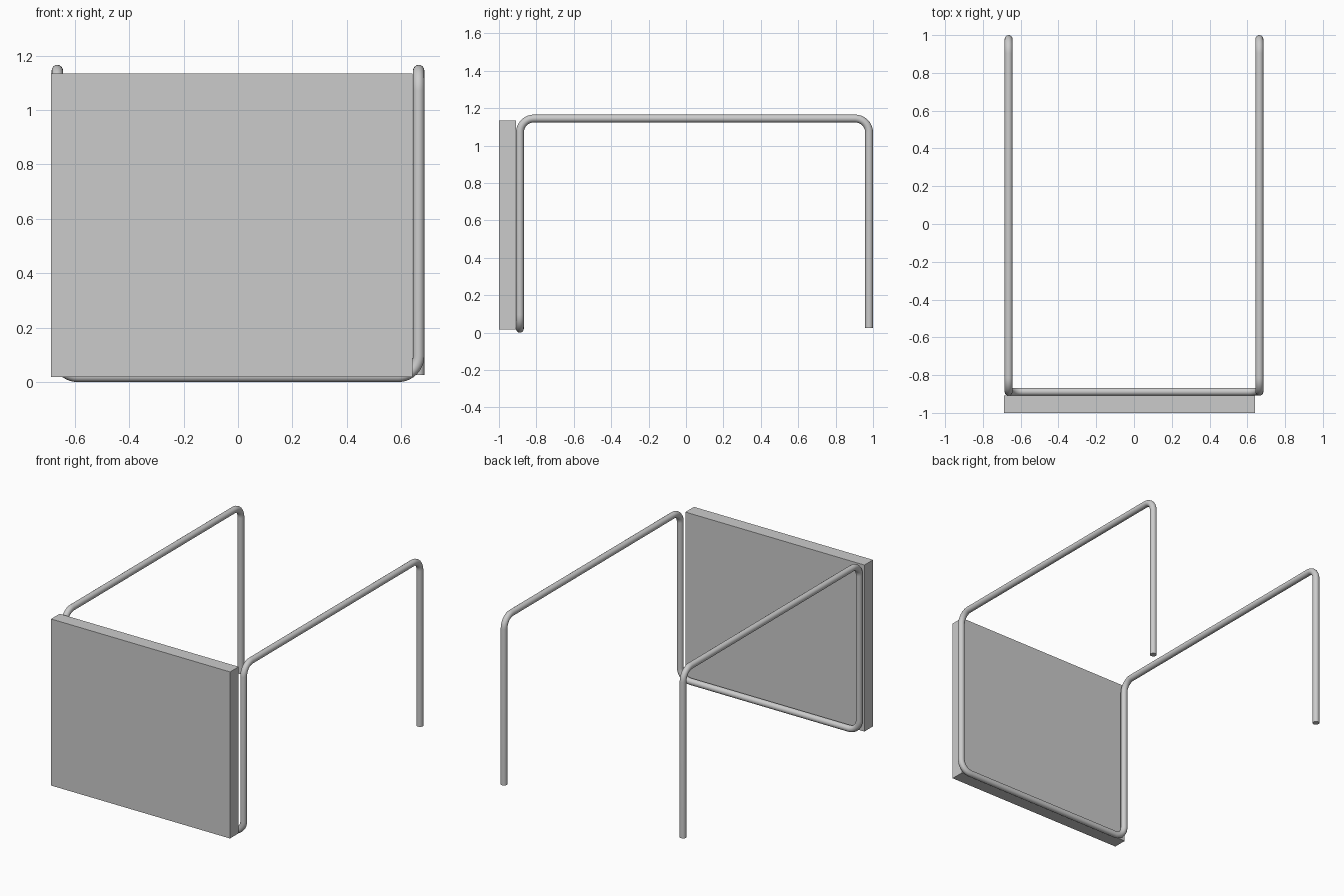
import bpy, bmesh, math
from mathutils import Vector

if "Cube" in bpy.data.objects:
    bpy.data.objects.remove(bpy.data.objects["Cube"])

R = 0.021      # tube radius
BEND = 0.075   # centre-line bend radius


def fillet(points, radius, steps=10):
    """Round each right-angle corner of a polyline with an arc."""
    pts = [Vector(p) for p in points]
    out = [pts[0]]
    for a, p, b in zip(pts, pts[1:], pts[2:]):
        u, v = (a - p).normalized(), (b - p).normalized()
        centre = p + (u + v) * radius
        for i in range(steps + 1):
            t = math.pi / 2 * i / steps
            out.append(centre - v * radius * math.cos(t) - u * radius * math.sin(t))
    return out + [pts[-1]]


# Bent tube frame: back leg, top rail, front leg, bottom bar, then mirrored side
X, Y0, Y1, TOP = 0.664, -0.888, 0.979, 1.145
half = [(X, Y1, 0.026), (X, Y1, TOP), (X, Y0, TOP), (X, Y0, R)]
path = fillet(half + [(-x, y, z) for x, y, z in reversed(half)], BEND)
curve = bpy.data.curves.new("tube_frame", "CURVE")
curve.dimensions = "3D"
curve.bevel_depth = R
curve.bevel_resolution = 6
curve.use_fill_caps = True
spline = curve.splines.new("POLY")
spline.points.add(len(path) - 1)
for sp, p in zip(spline.points, path):
    sp.co = (*p, 1)
frame = bpy.data.objects.new("tube_frame", curve)
bpy.context.collection.objects.link(frame)
bpy.context.view_layer.objects.active = frame
frame.select_set(True)
bpy.ops.object.convert(target="MESH")
bpy.ops.object.shade_smooth_by_angle(angle=math.radians(35))

# Front panel, set slightly to the left of the frame
lo, hi = Vector((-0.687, -1.0, 0.018)), Vector((0.641, -0.909, 1.135))
bpy.ops.mesh.primitive_cube_add(size=1, location=(lo + hi) / 2)
panel = bpy.context.object
panel.name = "front_panel"
panel.scale = hi - lo
bpy.ops.object.transform_apply(location=False, rotation=False, scale=True)
